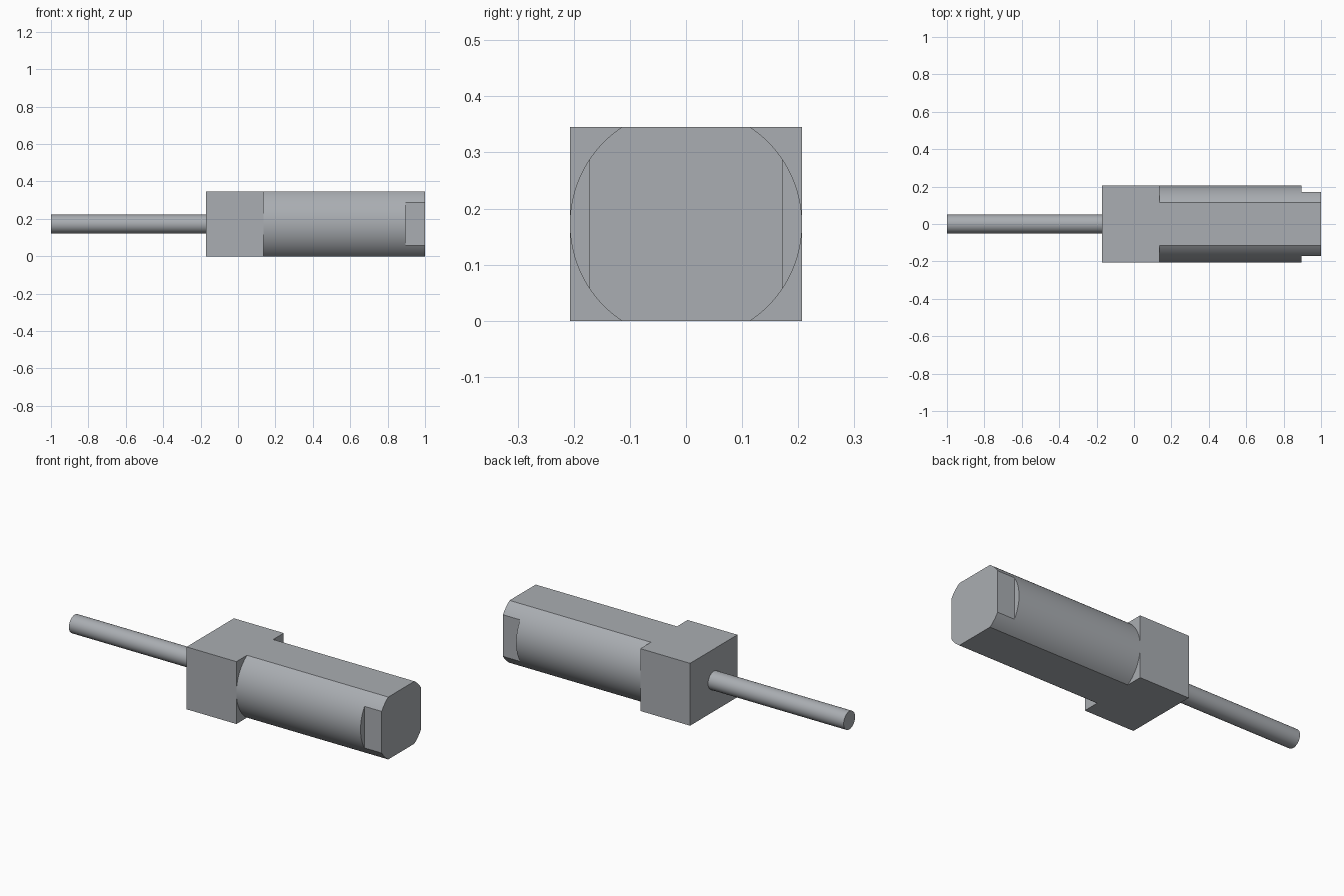
import bpy, bmesh, math

if "Cube" in bpy.data.objects:
    bpy.data.objects.remove(bpy.data.objects["Cube"])

R, HALF_H = 0.207, 0.1725      # barrel radius, half height between the flats
ZC = HALF_H                    # axis height

steel = bpy.data.materials.new("steel grey")
steel.diffuse_color = (0.40, 0.42, 0.445, 1)
steel.use_nodes = True
steel.node_tree.nodes["Principled BSDF"].inputs["Base Color"].default_value = steel.diffuse_color


def arc(r, a, b, n):
    return [(r * math.cos(a + (b - a) * i / n), r * math.sin(a + (b - a) * i / n))
            for i in range(n + 1)]


def extrude_x(name, section, x0, x1, smooth=True):
    """Extrude a (y, z) section around the axis from x0 to x1."""
    bm = bmesh.new()
    face = bm.faces.new([bm.verts.new((x0, y, z + ZC)) for y, z in section])
    ext = bmesh.ops.extrude_face_region(bm, geom=[face], use_keep_orig=True)
    moved = [v for v in ext["geom"] if isinstance(v, bmesh.types.BMVert)]
    bmesh.ops.translate(bm, verts=moved, vec=(x1 - x0, 0, 0))
    bmesh.ops.recalc_face_normals(bm, faces=bm.faces)
    mesh = bpy.data.meshes.new(name)
    bm.to_mesh(mesh)
    bm.free()
    mesh.materials.append(steel)
    obj = bpy.data.objects.new(name, mesh)
    bpy.context.collection.objects.link(obj)
    if smooth:
        bpy.ops.object.select_all(action='DESELECT')
        obj.select_set(True)
        bpy.context.view_layer.objects.active = obj
        bpy.ops.object.shade_smooth_by_angle(angle=math.radians(15))
    return obj


def mirrored(right):
    return right + [(-y, -z) for y, z in right]


top = math.asin(HALF_H / R)    # where the arc meets the top flat
tip_w = 0.172                  # half width across the tip flats
side = math.acos(tip_w / R)    # where the arc meets the side flat

# Square collar block
extrude_x("collar_block", [(-R, -HALF_H), (R, -HALF_H), (R, HALF_H), (-R, HALF_H)],
          -0.17, 0.135, smooth=False)
# Round barrel with flat top and bottom
extrude_x("barrel", mirrored(arc(R, -top, top, 40)), 0.135, 0.895)
# Tip with extra flats on both sides
extrude_x("flatted_tip", mirrored(arc(R, -top, -side, 8) + arc(R, side, top, 8)), 0.895, 1.0)
# Thin rod
extrude_x("rod", arc(0.05, 0, 2 * math.pi, 48)[:-1], -1.0, -0.17)
